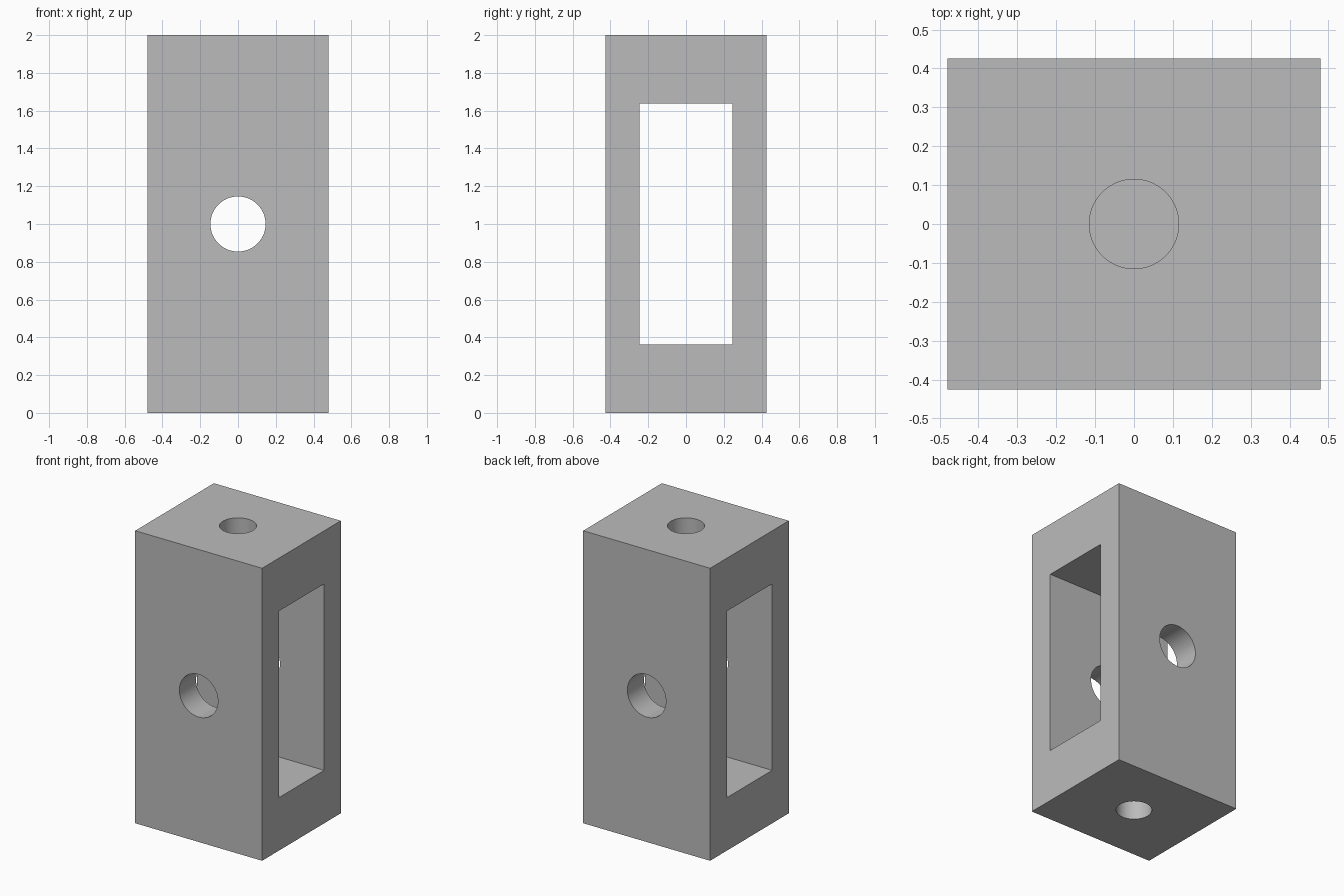
import bpy
import math

cube = bpy.data.objects.get("Cube")
if cube:
    bpy.data.objects.remove(cube, do_unlink=True)

W, D, H = 0.96, 0.85, 2.0

# Plain grey finish
grey = bpy.data.materials.new("plain_grey")
grey.use_nodes = True
grey.diffuse_color = (0.5, 0.5, 0.5, 1)
grey.node_tree.nodes["Principled BSDF"].inputs["Base Color"].default_value = (0.5, 0.5, 0.5, 1)


def box(name, size, loc):
    bpy.ops.mesh.primitive_cube_add(size=1, location=loc)
    ob = bpy.context.object
    ob.name = name
    ob.scale = size
    bpy.ops.object.transform_apply(location=False, rotation=False, scale=True)
    ob.data.materials.append(grey)
    return ob


def drill(name, radius, depth, loc, rot=(0, 0, 0)):
    bpy.ops.mesh.primitive_cylinder_add(vertices=64, radius=radius, depth=depth,
                                        location=loc, rotation=rot)
    ob = bpy.context.object
    ob.name = name
    ob.data.materials.append(grey)
    return ob


# Solid block
block = box("block", (W, D, H), (0, 0, H / 2))

# Side window, cross bore, and blind end holes
hole_depth = 0.25
cutters = [
    box("window_cutter", (W + 0.2, 0.49, 1.275), (0, 0, H / 2)),
    drill("cross_bore_cutter", 0.146, D + 0.2, (0, 0, H / 2), (math.pi / 2, 0, 0)),
    drill("top_hole_cutter", 0.115, 2 * hole_depth, (0, 0, H)),
    drill("bottom_hole_cutter", 0.112, 2 * hole_depth, (0, 0, 0)),
]

bpy.ops.object.select_all(action='DESELECT')
block.select_set(True)
bpy.context.view_layer.objects.active = block
for cutter in cutters:
    mod = block.modifiers.new(cutter.name, 'BOOLEAN')
    mod.operation = 'DIFFERENCE'
    mod.solver = 'EXACT'
    mod.object = cutter
    bpy.ops.object.modifier_apply(modifier=mod.name)
for cutter in cutters:
    bpy.data.objects.remove(cutter, do_unlink=True)

# Smooth bores, crisp edges
bpy.ops.object.shade_smooth_by_angle(angle=math.radians(30))
